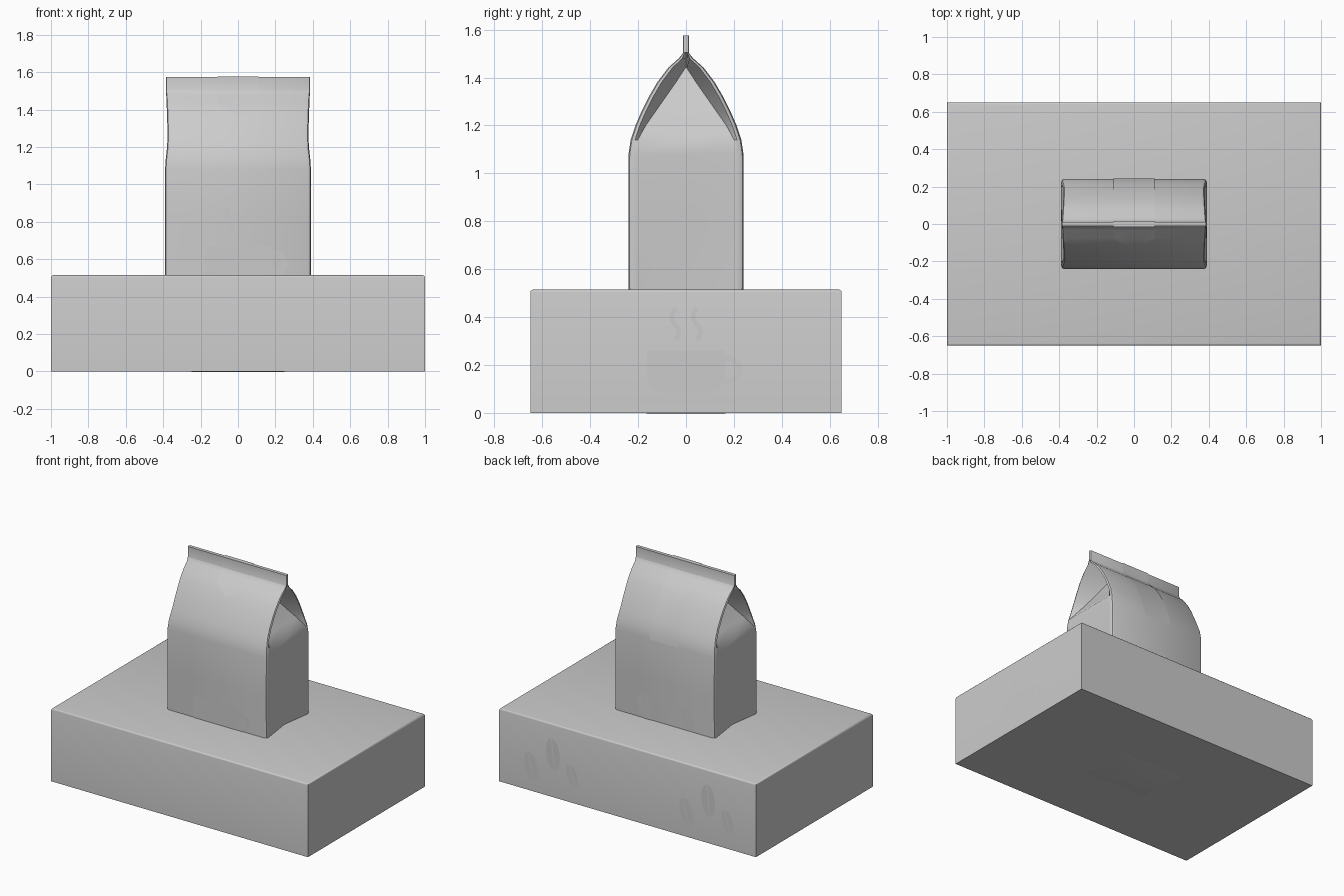
import bpy, bmesh, math
from mathutils import Vector

if "Cube" in bpy.data.objects:
    bpy.data.objects.remove(bpy.data.objects["Cube"])


def make(name, verts, faces, smooth=35):
    me = bpy.data.meshes.new(name)
    me.from_pydata([tuple(v) for v in verts], [], faces)
    bm = bmesh.new()
    bm.from_mesh(me)
    bmesh.ops.recalc_face_normals(bm, faces=bm.faces[:])
    bm.to_mesh(me)
    bm.free()
    ob = bpy.data.objects.new(name, me)
    bpy.context.collection.objects.link(ob)
    bpy.ops.object.select_all(action='DESELECT')
    ob.select_set(True)
    bpy.context.view_layer.objects.active = ob
    if smooth:
        bpy.ops.object.shade_smooth_by_angle(angle=math.radians(smooth))
    return ob


# Base box, rounded along the top rim only
bm = bmesh.new()
bmesh.ops.create_cube(bm, size=1)
for v in bm.verts:
    v.co = Vector((v.co.x * 2, v.co.y * 1.3, (v.co.z + .5) * .515))
rim = [e for e in bm.edges if all(v.co.z > .5 for v in e.verts)]
bmesh.ops.bevel(bm, geom=rim, offset=.012, segments=3, affect='EDGES', profile=.5)
me = bpy.data.meshes.new("base_box")
bm.to_mesh(me)
bm.free()
box = bpy.data.objects.new("base_box", me)
bpy.context.collection.objects.link(box)
bpy.context.view_layer.objects.active = box
box.select_set(True)
bpy.ops.object.shade_smooth_by_angle(angle=math.radians(35))

# Bag profile: height, half depth, half width
PROFILE = [(.01, .235, .385), (.05, .24, .39), (.515, .24, .39), (.8, .241, .39),
           (1.08, .24, .39), (1.14, .231, .386), (1.2, .211, .379), (1.26, .185, .377),
           (1.32, .155, .378), (1.38, .12, .380), (1.44, .075, .382), (1.48, .03, .384),
           (1.5, .014, .385), (1.504, .012, .385), (1.575, .012, .385)]


def depth(z):
    for (z0, a, _), (z1, b, _) in zip(PROFILE, PROFILE[1:]):
        if z <= z1:
            return a + (b - a) * (z - z0) / (z1 - z0)
    return PROFILE[-1][1]


def section(z, h, w):
    r = min(.018, h * .5)
    if z > 1.502:                      # pressed seal
        fx, fy, cx = w, .004, w
    elif z > 1.14:                     # gable gusset folded inward
        t = min(1, (z - 1.14) / .3)
        fx = cx = w - .2 * t
        fy = max(.003, .21 * (1 - t))
    else:                              # straight side panel, slightly pinched low down
        fx, fy = w, h - .03
        cx = w - .03 * min(1, max(0, (1.1 - z) / .58))
    k = r * .29
    half = [(w - r, -h), (w - k, -h + k), (w, -h + r), (fx, -fy), (cx, 0),
            (fx, fy), (w, h - r), (w - k, h - k), (w - r, h)]
    return [Vector((x, y, z)) for x, y in half] + [Vector((-x, -y, z)) for x, y in half]


# Coffee bag: lofted sections, closed at top and slightly bulged at the bottom
verts, faces = [], []
base = section(*PROFILE[0])
verts += [Vector((p.x * .63, p.y * .69, -.002)) for p in base]
for row in PROFILE:
    verts += section(*row)
n = len(base)
for i in range(len(PROFILE)):
    for j in range(n):
        k = (j + 1) % n
        faces.append((i * n + j, i * n + k, (i + 1) * n + k, (i + 1) * n + j))
faces.append(tuple(range(n)))
faces.append(tuple(range(len(PROFILE) * n, (len(PROFILE) + 1) * n)))
make("bag", verts, faces)

# Closing strap: pointed at the front, over the seal, down the back
path = [(-1, z) for z in (1.44, 1.48, 1.5, 1.504, 1.577)]
path += [(1, z) for z in (1.577, 1.504, 1.5, 1.48, 1.44, 1.38, 1.32, 1.26, 1.2, 1.14, 1.08)]
verts = [(0, -depth(1.36) - .004, 1.36)]
for s, z in path:
    y = s * (depth(z) + .004)
    verts += [(-.11, y, z), (0, y, z), (.11, y, z)]
faces = [(0, 2, 1), (0, 3, 2)]
for i in range(len(path) - 1):
    for j in (1, 2):
        a = i * 3 + j
        faces.append((a, a + 1, a + 4, a + 3))
make("strap", verts, faces)


# Printed patches lying just off a flat wall
def wall(origin, across):
    o, u = Vector(origin), Vector(across)
    return lambda a, b: o + u * a + Vector((0, 0, b))


def ribbon(name, place, pts, width):
    verts = []
    for i, p in enumerate(pts):
        a, b = Vector(pts[max(i - 1, 0)]), Vector(pts[min(i + 1, len(pts) - 1)])
        d = (b - a).normalized() * width / 2
        verts += [place(p[0] - d.y, p[1] + d.x), place(p[0] + d.y, p[1] - d.x)]
    make(name, verts, [(2 * i, 2 * i + 1, 2 * i + 3, 2 * i + 2) for i in range(len(pts) - 1)], 0)


def cup(name, place, s, z):
    outline = [(-.18, .2)]
    outline += [(-.18, .06), (-.15, .02), (-.1, 0), (.1, 0), (.15, .02), (.18, .06), (.18, .2)]
    make(name + "_cup", [place(a * s, z + b * s) for a, b in outline],
         [tuple(range(len(outline)))], 0)
    arc = [math.radians(a) for a in range(-90, 91, 15)]
    ribbon(name + "_handle", place,
           [((.18 + .07 * math.cos(t)) * s, z + (.11 + .055 * math.sin(t)) * s) for t in arc], .03 * s)
    ribbon(name + "_saucer", place, [(-.24 * s, z - .035 * s), (.24 * s, z - .035 * s)], .025 * s)
    for i, x in enumerate((-.05, .05)):
        ribbon(f"{name}_steam_{i}", place,
               [((x + .018 * math.sin(k * .8)) * s, z + (.25 + .018 * k) * s) for k in range(9)], .022 * s)


def beans(name, place, spots):
    for i, (x, z, h, tilt) in enumerate(spots):
        for side in (-1, 1):               # two halves with a thin crease between
            pts = []
            for k in range(13):
                t = math.pi * k / 12
                a, b = side * (.004 + h * .45 * math.sin(t)), h * math.cos(t)
                pts.append(place(x + a * math.cos(tilt) - b * math.sin(tilt),
                                 z + a * math.sin(tilt) + b * math.cos(tilt)))
            make(f"{name}_{i}_{side + 1}", pts, [tuple(range(13))], 0)


cup("bag_front", wall((0, -.244, 0), (1, 0, 0)), 1, .47 + .0)
cup("box_right", wall((1.003, 0, 0), (0, 1, 0)), .9, .08)
cup("box_left", wall((-1.003, 0, 0), (0, -1, 0)), .9, .08)
back = wall((0, .653, 0), (-1, 0, 0))
for i, shift in enumerate((-.75, .46)):
    beans(f"box_bean_{i}", back, [(shift, .17, .1, .25), (shift + .17, .3, .11, .1),
                                  (shift + .32, .19, .08, .3)])
beans("bag_bean", wall((0, .244, 0), (-1, 0, 0)),
      [(-.15, .6, .1, .25), (.03, .74, .11, .1), (.18, .6, .08, .3)])
